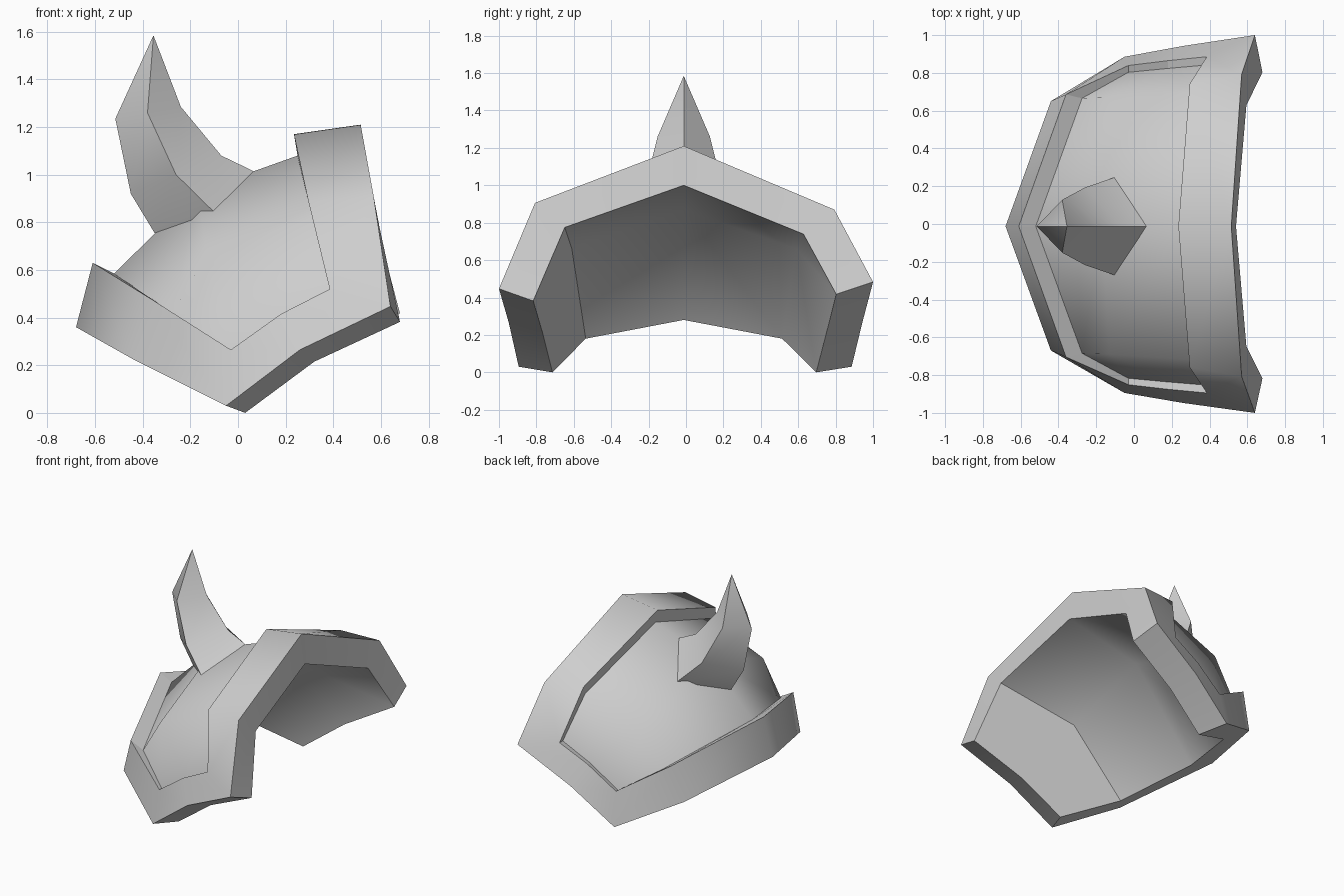
import bpy
import bmesh
import math

cube = bpy.data.objects.get("Cube")
if cube:
    bpy.data.objects.remove(cube, do_unlink=True)

# One plain grey for the whole piece
grey = bpy.data.materials.new("plain_grey")
grey.use_nodes = True
colour = (0.62, 0.62, 0.62, 1)
grey.diffuse_color = colour
grey.node_tree.nodes["Principled BSDF"].inputs["Base Color"].default_value = colour


def finish(name, bm, crease_angle):
    """Turn a half-by-half built bmesh into a closed, smooth shaded object."""
    bmesh.ops.remove_doubles(bm, verts=bm.verts, dist=0.001)
    bmesh.ops.recalc_face_normals(bm, faces=bm.faces)
    mesh = bpy.data.meshes.new(name)
    bm.to_mesh(mesh)
    bm.free()
    mesh.materials.append(grey)
    obj = bpy.data.objects.new(name, mesh)
    bpy.context.collection.objects.link(obj)
    bpy.ops.object.select_all(action='DESELECT')
    obj.select_set(True)
    bpy.context.view_layer.objects.active = obj
    bpy.ops.object.shade_smooth_by_angle(angle=math.radians(crease_angle),
                                         keep_sharp_edges=True)


def crease(face):
    """Give a face hard edges all round."""
    for e in face.edges:
        e.smooth = False


# Half outlines, running from the top of the opening round to the back
rim_outer = [(.515, 0, 1.21), (.57, .8, .888), (.64, 1, .465), (.26, .945, .265),
             (-.05, .89, .03), (-.44, .66, .225), (-.68, 0, .36)]
rim_upper = [(.235, 0, 1.17), (.295, .75, .89), (.385, .89, .52), (.18, .87, .415),
             (-.03, .845, .265), (-.36, .695, .475), (-.61, 0, .63)]
dome_edge = [(.25, 0, 1.08), (.312, .71, .82), (.39, .848, .515), (.18, .83, .402),
             (-.03, .81, .25), (-.275, .675, .42), (-.52, 0, .585)]
rim_inner = [(.54, 0, 1), (.595, .638, .757), (.68, .81, .4), (.32, .76, .215),
             (.03, .705, 0), (-.335, .525, .18), (-.5, 0, .28)]

# Bend of the dome and of its lining: on the ridge and on the shoulder
dome_bend = [(-.17, 0, .93), (-.13, .68, .665)]
lining_bend = [(-.03, 0, .87), (0, .6, .66)]

# Small unevenness: the opening's corners, and the middle leaning to the right
SKEW = [0, -.018, .018, 0, 0, 0, 0]
LEAN = -.012

bm = bmesh.new()
for side in (1, -1):
    def add(points, skew=None):
        skew = skew or [0] * len(points)
        return [bm.verts.new((x, y * side + LEAN * (1 - y ** 4), z + side * s))
                for (x, y, z), s in zip(points, skew)]

    outer, upper = add(rim_outer, SKEW), add(rim_upper)
    edge, inner = add(dome_edge), add(rim_inner, SKEW)

    # Rim: lower lip, outer band and the hard step down to the dome
    for a, b in ((inner, outer), (outer, upper), (upper, edge)):
        for i in range(len(a) - 1):
            face = bm.faces.new((a[i], a[i + 1], b[i + 1], b[i]))
            if b is edge:
                crease(face)

    # Dome and lining: two panels over the top, then the side wall
    for loop, bend in ((edge, add(dome_bend)), (inner, add(lining_bend))):
        ridge, shoulder = bend
        bm.faces.new((loop[0], loop[1], shoulder, ridge))
        bm.faces.new((ridge, shoulder, loop[5], loop[6]))
        if loop is edge:
            bm.faces.new((loop[1], loop[2], loop[3], shoulder))
            bm.faces.new((shoulder, loop[3], loop[4], loop[5]))
        else:
            wall = bm.faces.new(loop[1:6] + [shoulder])
            if side < 0:
                crease(wall)
finish("armour_shell", bm, 55)

# Horn: diamond sections as (back x, z), (side x, y, z), (front x, z)
sections = [((.065, 1.015), (-.1, .26, .843), (-.35, .755)),
            ((-.07, 1.08), (-.26, .205, 1), (-.45, .92)),
            ((-.24, 1.285), (-.38, .14, 1.26), (-.515, 1.235))]
bm = bmesh.new()
rings = []
for (bx, bz), (sx, sy, sz), (fx, fz) in sections:
    ring = [(bx, 0, bz), (sx, sy, sz), (fx, 0, fz), (sx, -sy, sz)]
    rings.append([bm.verts.new((x, y + LEAN, z)) for x, y, z in ring])
tip = bm.verts.new((-.355, LEAN, 1.585))
root = bm.verts.new((-.16, LEAN, .82))
for i in range(4):
    j = (i + 1) % 4
    for low, high in zip(rings, rings[1:]):
        bm.faces.new((low[i], low[j], high[j], high[i]))
    bm.faces.new((rings[-1][i], rings[-1][j], tip))
    bm.faces.new((rings[0][j], rings[0][i], root))
finish("horn", bm, 50)
